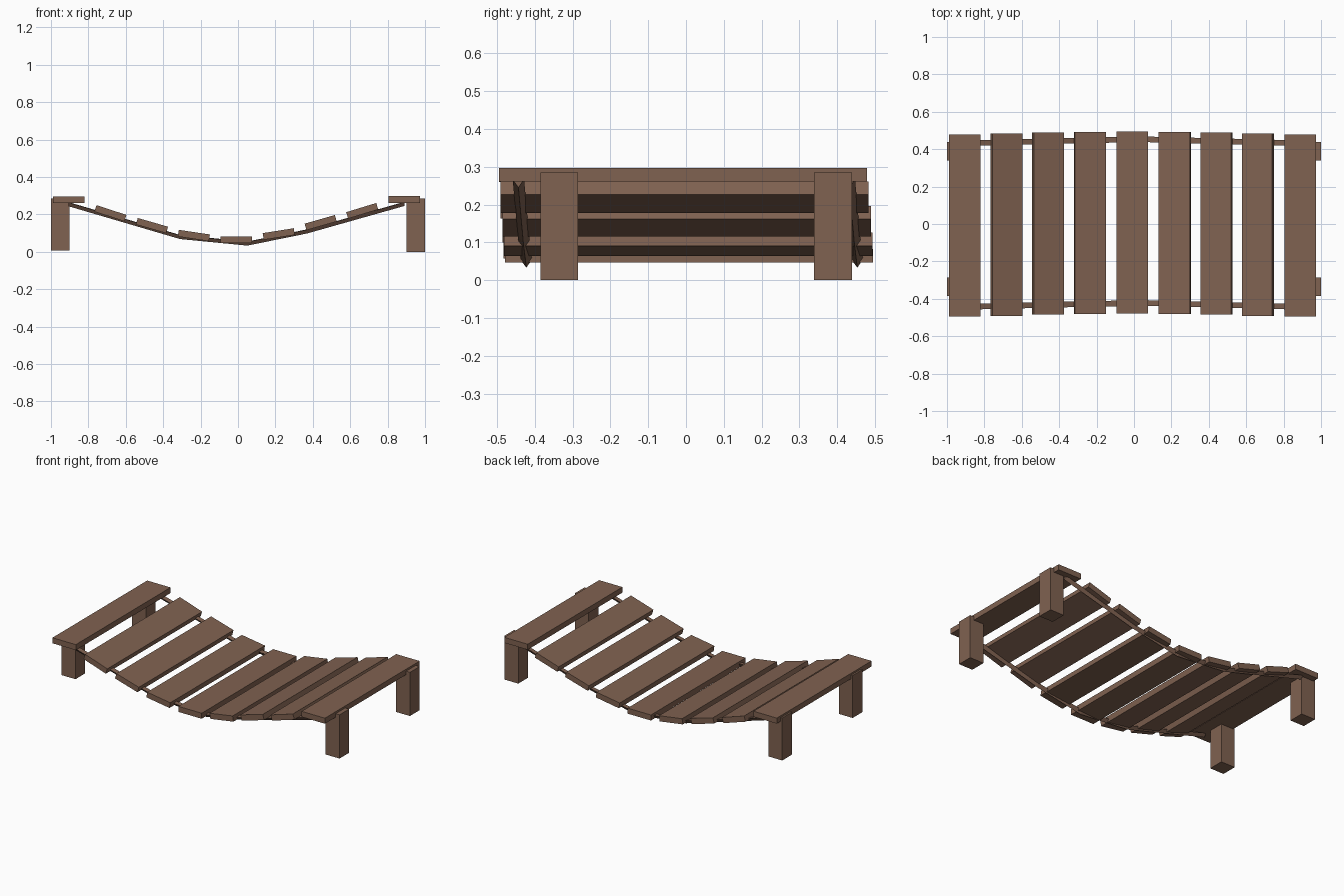
import bpy, bmesh, math
from mathutils import Matrix, Vector

if "Cube" in bpy.data.objects:
    bpy.data.objects.remove(bpy.data.objects["Cube"])

wood = bpy.data.materials.new("brown wood")
wood.diffuse_color = (0.216, 0.122, 0.082, 1)
wood.use_nodes = True
wood.node_tree.nodes["Principled BSDF"].inputs["Base Color"].default_value = wood.diffuse_color


def finish(name, bm):
    bmesh.ops.recalc_face_normals(bm, faces=bm.faces)
    me = bpy.data.meshes.new(name)
    bm.to_mesh(me)
    bm.free()
    me.materials.append(wood)
    ob = bpy.data.objects.new(name, me)
    bpy.context.collection.objects.link(ob)
    return ob


def box(name, centre, size, tilt=0.0):
    bm = bmesh.new()
    bmesh.ops.create_cube(bm, size=1)
    m = (Matrix.Translation(centre) @ Matrix.Rotation(math.radians(tilt), 4, 'Y')
         @ Matrix.Diagonal((*size, 1)))
    bmesh.ops.transform(bm, matrix=m, verts=bm.verts)
    return finish(name, bm)


# Corner posts
for side, x, z0 in (("left", -0.95, 0.008), ("right", 0.95, 0.0)):
    for end, y in (("front", -0.335), ("back", 0.389)):
        box(f"{end}_{side}_post", (x, y, (z0 + 0.284) / 2),
            (0.1, 0.1, 0.284 - z0))

# Planks: x, z of the centre, tilt in degrees, y shift
planks = [
    (-0.905, 0.278, 0, -0.008), (-0.682, 0.206, 18, -0.004),
    (-0.460, 0.140, 16, 0.002), (-0.236, 0.087, 8.5, 0.005),
    (-0.010, 0.065, 0, 0.008), (0.218, 0.095, -9, 0.006),
    (0.442, 0.156, -16, 0.002), (0.664, 0.219, -17, -0.004),
    (0.888, 0.279, 0, -0.008),
]
for i, (x, z, tilt, y) in enumerate(planks):
    box(f"plank_{i + 1}", (x, y, z), (0.168, 0.974, 0.036), tilt)

# Sagging support ropes with a triangular section, point down
path = [(-0.905, 0.243, 0.0), (-0.31, 0.068, 0.014), (0.05, 0.033, 0.021),
        (0.37, 0.098, 0.013), (0.89, 0.245, 0.0)]
for name, y0 in (("front_rope", -0.443), ("back_rope", 0.432)):
    bm = bmesh.new()
    rings = []
    for x, z, dy in path:
        y = y0 + dy
        rings.append([bm.verts.new(p) for p in
                      ((x, y, z), (x, y + 0.015, z + 0.022), (x, y - 0.015, z + 0.020))])
    for a, b in zip(rings, rings[1:]):
        for k in range(3):
            n = (k + 1) % 3
            bm.faces.new((a[k], a[n], b[n], b[k]))
    bm.faces.new(rings[0])
    bm.faces.new(rings[-1][::-1])
    finish(name, bm)
